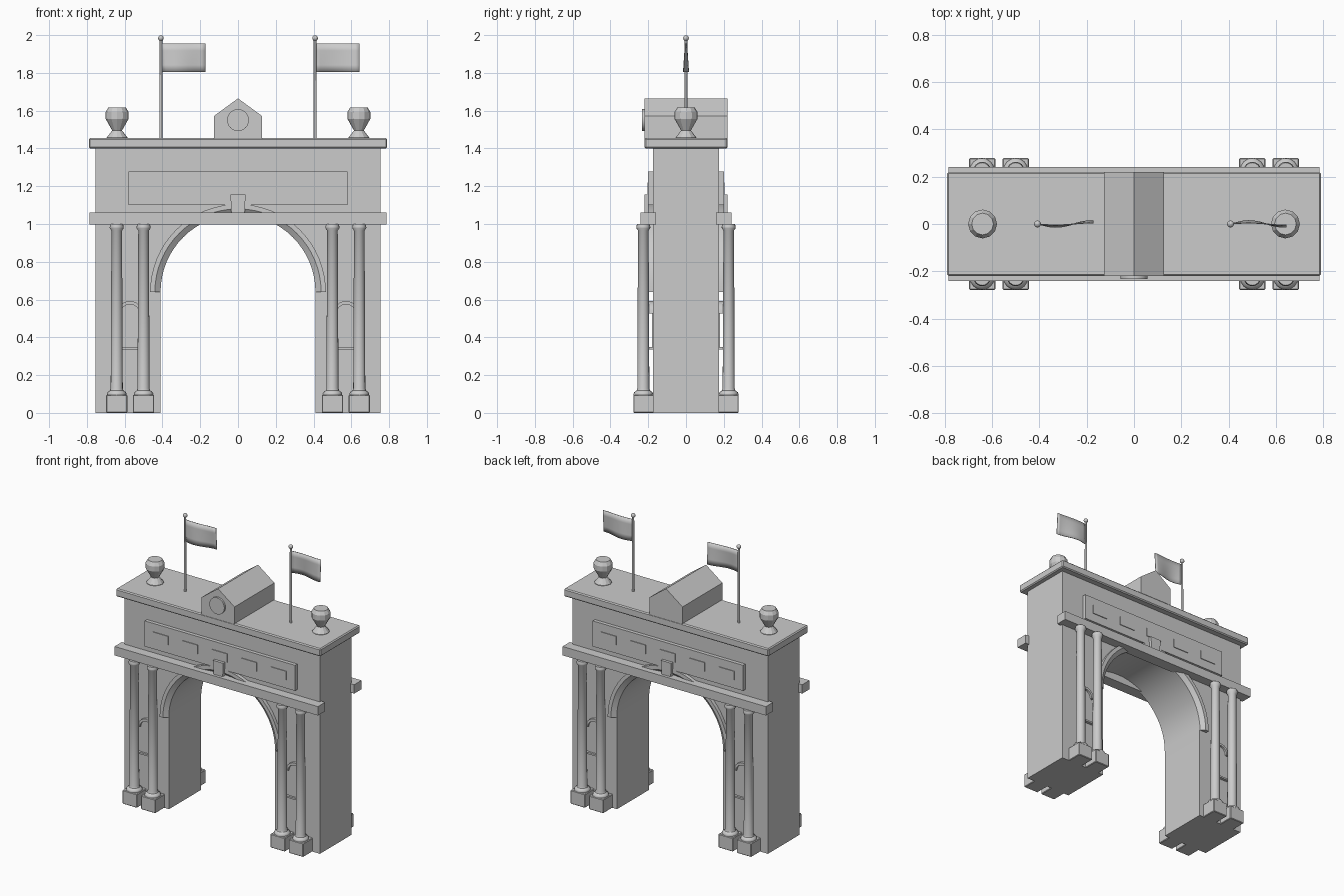
import bpy, bmesh, math

if "Cube" in bpy.data.objects:
    bpy.data.objects.remove(bpy.data.objects["Cube"])

stone = bpy.data.materials.new("stone grey")
stone.diffuse_color = (0.6, 0.6, 0.6, 1)
stone.use_nodes = True
stone.node_tree.nodes["Principled BSDF"].inputs["Base Color"].default_value = stone.diffuse_color


def finish(name, bm, smooth=None):
    """Turn a bmesh into a named object with the stone material."""
    bmesh.ops.recalc_face_normals(bm, faces=bm.faces)
    me = bpy.data.meshes.new(name)
    bm.to_mesh(me)
    bm.free()
    me.materials.append(stone)
    ob = bpy.data.objects.new(name, me)
    bpy.context.collection.objects.link(ob)
    if smooth:
        bpy.ops.object.select_all(action='DESELECT')
        ob.select_set(True)
        bpy.context.view_layer.objects.active = ob
        bpy.ops.object.shade_smooth_by_angle(angle=math.radians(smooth))
    return ob


def box(name, x, y, z, bevel=0):
    """Box from (min, max) ranges, with optional bevelled edges."""
    bm = bmesh.new()
    bmesh.ops.create_cube(bm, size=1)
    for v in bm.verts:
        v.co = [r[0] + (c + 0.5) * (r[1] - r[0]) for c, r in zip(v.co, (x, y, z))]
    if bevel:
        bmesh.ops.bevel(bm, geom=bm.edges[:], offset=bevel, segments=1, affect='EDGES')
    return finish(name, bm)


def prism(name, pts, y0, y1):
    """Outline in the xz plane, extruded along y."""
    bm = bmesh.new()
    a = [bm.verts.new((x, y0, z)) for x, z in pts]
    b = [bm.verts.new((x, y1, z)) for x, z in pts]
    n = len(pts)
    bm.faces.new(a)
    bm.faces.new(b[::-1])
    for i in range(n):
        bm.faces.new((a[i], a[(i + 1) % n], b[(i + 1) % n], b[i]))
    return finish(name, bm, 30)


def lathe(name, profile, x, y, sides, smooth=None):
    """Closed turned shape from (radius, z) points."""
    bm = bmesh.new()
    rings = [[bm.verts.new((x + r * math.cos(2 * math.pi * k / sides),
                            y + r * math.sin(2 * math.pi * k / sides), z))
              for k in range(sides)] for r, z in profile]
    for p, q in zip(rings, rings[1:]):
        for k in range(sides):
            j = (k + 1) % sides
            bm.faces.new((p[k], p[j], q[j], q[k]))
    bm.faces.new(rings[0])
    bm.faces.new(rings[-1])
    return finish(name, bm, smooth)


def arc(cx, cz, r, n):
    return [(cx + r * math.cos(math.pi * i / n), cz + r * math.sin(math.pi * i / n))
            for i in range(n + 1)]


def half_ring(name, section, cx, cz, n):
    """Sweep a (radius, y) section over a half circle."""
    bm = bmesh.new()
    rows = [[bm.verts.new((x, y, z)) for x, z in arc(cx, cz, r, n)] for r, y in section]
    m = len(rows)
    for j in range(m):
        p, q = rows[j], rows[(j + 1) % m]
        for i in range(n):
            bm.faces.new((p[i], p[i + 1], q[i + 1], q[i]))
    bm.faces.new([r[0] for r in rows])
    bm.faces.new([r[-1] for r in rows])
    return finish(name, bm, 30)


# Main body with arched opening
prism("arch_body", [(-0.755, 0), (-0.755, 1.4), (0.755, 1.4), (0.755, 0), (0.41, 0)]
      + arc(0, 0.64, 0.41, 32) + [(-0.41, 0)], -0.175, 0.175)

# Top cornice
box("top_cornice", (-0.79, 0.79), (-0.22, 0.22), (1.4, 1.455), 0.007)

# Details repeated on front and back
for s, side in ((-1, "front"), (1, "back")):
    def yr(a, b):
        return tuple(sorted((s * a, s * b)))

    box(side + "_entablature", (-0.785, 0.785), yr(0.16, 0.24), (0.998, 1.06))
    box(side + "_attic_panel", (-0.58, 0.58), yr(0.17, 0.2), (1.1, 1.278))
    for i in range(5):
        cx = (i - 2) * 0.228
        box(f"{side}_panel_plate_{i + 1}", (cx - 0.06, cx + 0.06), yr(0.198, 0.205), (1.16, 1.22))
    half_ring(side + "_archivolt", [(0.41, s * 0.165), (0.41, s * 0.178), (0.44, s * 0.2),
                                    (0.465, s * 0.2), (0.465, s * 0.165)], 0, 0.64, 32)
    prism(side + "_keystone", [(-0.034, 1.03), (0.034, 1.03), (0.04, 1.155), (-0.04, 1.155)],
          *yr(0.17, 0.22))

    for m, hand in ((-1, "left"), (1, "right")):
        # Niche between the paired columns
        cx = m * 0.572
        tag = f"{side}_{hand}"
        prism(tag + "_niche_panel", [(cx + 0.055, 0.345)] + arc(cx, 0.525, 0.055, 12)
              + [(cx - 0.055, 0.345)], *yr(0.17, 0.181))
        half_ring(tag + "_niche_arch", [(0.05, s * 0.17), (0.05, s * 0.195),
                                        (0.067, s * 0.195), (0.067, s * 0.17)], cx, 0.525, 12)
        box(tag + "_niche_sill", (cx - 0.067, cx + 0.067), yr(0.17, 0.195), (0.336, 0.348))

        # Columns on pedestals
        for px, place in ((0.5, "inner"), (0.642, "outer")):
            x, y = m * px, s * 0.226
            name = f"{tag}_{place}"
            box(name + "_pedestal", (x - 0.056, x + 0.056), yr(0.165, 0.278), (0, 0.096), 0.004)
            lathe(name + "_column", [(0.05, 0.09), (0.052, 0.1), (0.048, 0.11), (0.036, 0.118),
                                     (0.032, 0.13), (0.028, 0.965), (0.037, 0.978),
                                     (0.037, 0.985), (0.033, 1.0)], x, y, 16, 35)

# Gabled block with round medallion on the front
prism("gable_block", [(-0.127, 1.45), (0.127, 1.45), (0.127, 1.572), (0, 1.665), (-0.127, 1.572)],
      -0.22, 0.22)
disc = arc(0, 1.55, 0.058, 12)
prism("gable_medallion", disc + [(x, 3.1 - z) for x, z in disc[-2:0:-1]], -0.233, -0.21)

# Urns, flagpoles and waving flags
for m, hand in ((-1, "left"), (1, "right")):
    lathe(hand + "_urn", [(0.055, 1.45), (0.055, 1.458), (0.026, 1.495), (0.061, 1.557),
                          (0.061, 1.592), (0.046, 1.617)], m * 0.64, 0, 12)
    px = m * 0.408
    lathe(hand + "_flagpole", [(0.008, 1.45), (0.007, 1.98)], px, 0, 8, 50)
    lathe(hand + "_pole_ball", [(0.015 * math.sin(a), 1.984 - 0.015 * math.cos(a))
                                for a in (math.pi * (0.03 + 0.94 * i / 8) for i in range(9))],
          px, 0, 12, 50)
    bm = bmesh.new()
    nx, nz = 10, 4
    grid = []
    for j in range(nz + 1):
        t = j / nz
        row = []
        for i in range(nx + 1):
            u = i / nx
            wave = math.sin(u * 4.9) * (0.004 + 0.01 * t)
            row.append(bm.verts.new((px + 0.004 + 0.232 * u, m * wave, 1.956 - 0.152 * t)))
        grid.append(row)
    for j in range(nz):
        for i in range(nx):
            bm.faces.new((grid[j][i], grid[j][i + 1], grid[j + 1][i + 1], grid[j + 1][i]))
    flag = finish(hand + "_flag", bm, 40)
    mod = flag.modifiers.new("thickness", 'SOLIDIFY')
    mod.thickness = 0.004
    mod.offset = 0
